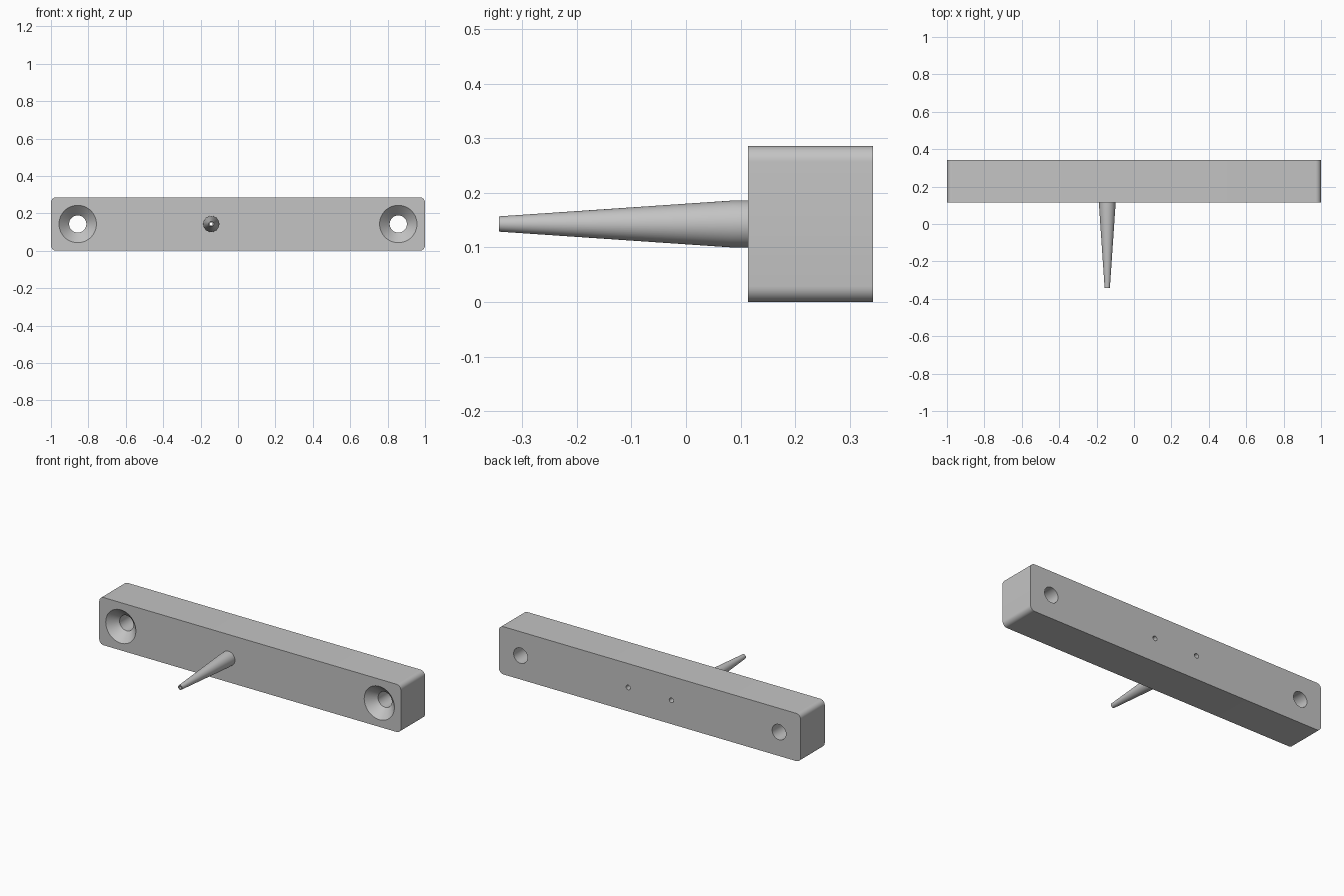
import bpy, bmesh, math
from mathutils import Matrix, Vector

cube = bpy.data.objects.get("Cube")
if cube:
    bpy.data.objects.remove(cube, do_unlink=True)

FRONT, BACK, TIP = 0.114, 0.343, -0.343   # y positions
HEIGHT, MID = 0.286, 0.143                # bar height and axis height
CORNER = 0.029
BORE = 0.014                              # small hole radius

grey = bpy.data.materials.new("Grey plastic")
grey.use_nodes = True
colour = (0.55, 0.55, 0.55, 1)
grey.diffuse_color = colour
grey.node_tree.nodes["Principled BSDF"].inputs["Base Color"].default_value = colour


def make_object(name, bm):
    bmesh.ops.recalc_face_normals(bm, faces=bm.faces)
    mesh = bpy.data.meshes.new(name)
    bm.to_mesh(mesh)
    bm.free()
    mesh.materials.append(grey)
    obj = bpy.data.objects.new(name, mesh)
    bpy.context.collection.objects.link(obj)
    return obj


def lathe(name, x, profile, sides=48):
    """Revolve (radius, y) points about the y-parallel axis at x."""
    bm = bmesh.new()
    verts = [bm.verts.new((x + r, y, MID)) for r, y in profile]
    edges = [bm.edges.new(pair) for pair in zip(verts, verts[1:])]
    bmesh.ops.spin(bm, geom=verts + edges, cent=(x, 0, MID), axis=(0, 1, 0),
                   angle=math.tau, steps=sides)
    bmesh.ops.remove_doubles(bm, verts=bm.verts, dist=1e-5)
    return make_object(name, bm)


def select_only(obj):
    bpy.ops.object.select_all(action='DESELECT')
    obj.select_set(True)
    bpy.context.view_layer.objects.active = obj


def smooth(obj):
    select_only(obj)
    bpy.ops.object.shade_smooth_by_angle(angle=math.radians(25))


# Bar with its four long edges' corners rounded in the front outline
bm = bmesh.new()
bmesh.ops.create_cube(bm, size=1)
bmesh.ops.transform(bm, verts=bm.verts, matrix=Matrix.Translation((0, (FRONT + BACK) / 2, MID))
                    @ Matrix.Diagonal((2, BACK - FRONT, HEIGHT, 1)))
depth_edges = [e for e in bm.edges
               if abs((e.verts[0].co - e.verts[1].co).normalized().dot(Vector((0, 1, 0)))) > 0.9]
bmesh.ops.bevel(bm, geom=depth_edges, offset=CORNER, segments=8, profile=0.5, affect='EDGES')
bar = make_object("mounting_bar", bm)

# Cutters: countersunk screw holes, bore behind the pin, blind hole
over = 0.02
cutters = []
for side in (-1, 1):
    cutters.append(lathe("screw_hole_cutter", side * 0.857,
                         [(0, FRONT - over), (0.1 + over, FRONT - over), (0.046, FRONT + 0.054),
                          (0.046, BACK + over), (0, BACK + over)]))
for x, start in ((-MID, FRONT - over), (MID, FRONT + 0.057)):
    cutters.append(lathe("small_hole_cutter", x,
                         [(0, start), (BORE, start), (BORE, BACK + over), (0, BACK + over)], 32))

for cutter in cutters:
    cutter.hide_render = True
    mod = bar.modifiers.new("hole", 'BOOLEAN')
    mod.operation = 'DIFFERENCE'
    mod.solver = 'EXACT'
    mod.object = cutter
    select_only(bar)
    bpy.ops.object.modifier_apply(modifier=mod.name)
    bpy.data.objects.remove(cutter, do_unlink=True)
smooth(bar)

# Hollow tapered pin
pin = lathe("tapered_pin", -MID,
            [(BORE, FRONT), (BORE, FRONT - 0.03), (0.008, TIP), (0.014, TIP),
             (0.043, FRONT - 0.029), (0.043, FRONT + 0.003)])
smooth(pin)
